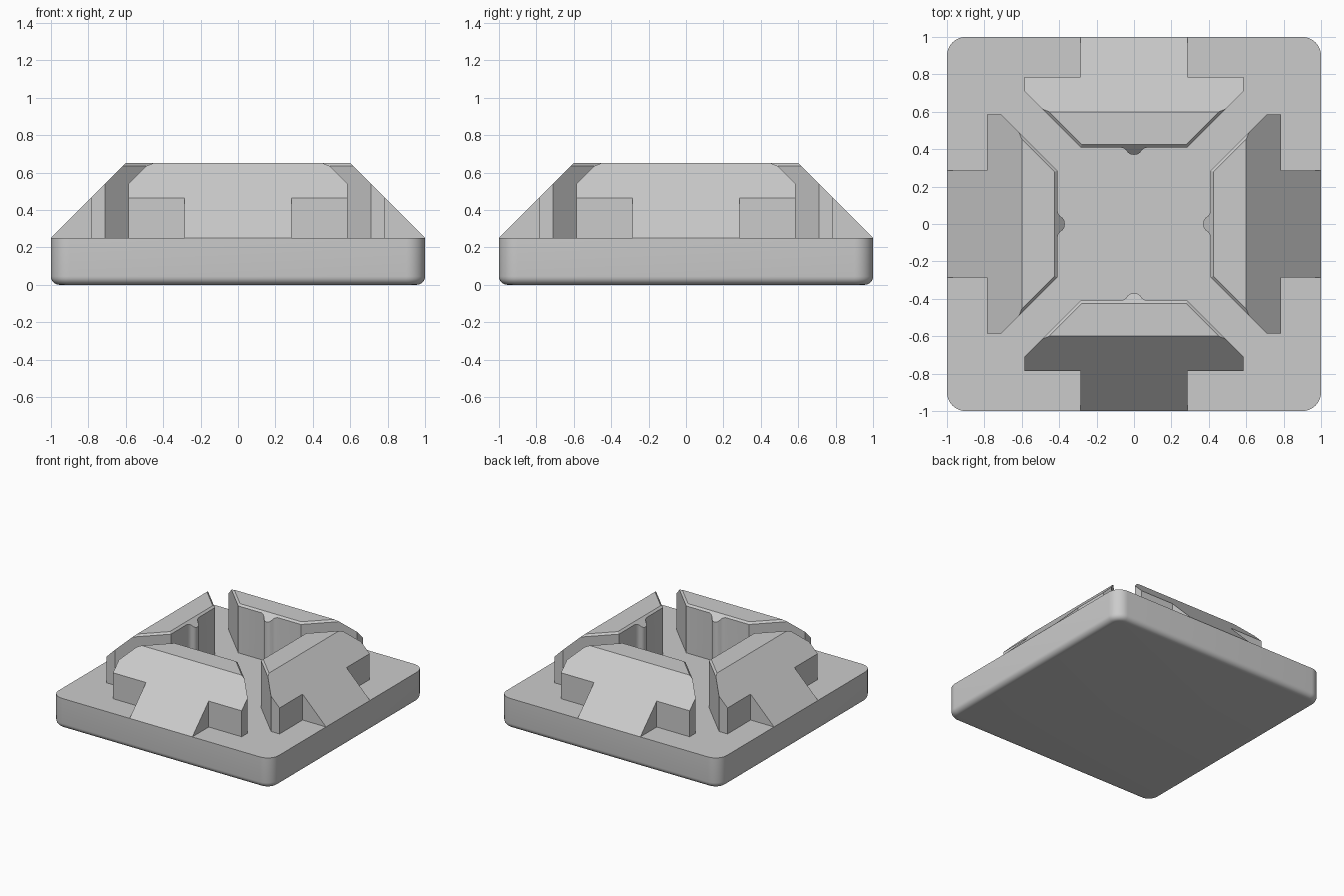
import bpy, bmesh, math
from mathutils import Vector

if "Cube" in bpy.data.objects:
    bpy.data.objects.remove(bpy.data.objects["Cube"], do_unlink=True)

BASE_TOP, TOP = 0.25, 0.65

grey = bpy.data.materials.new("light grey")
grey.use_nodes = True
colour = (0.6, 0.6, 0.6, 1)
grey.diffuse_color = colour
grey.node_tree.nodes["Principled BSDF"].inputs["Base Color"].default_value = colour


def finish(bm, name):
    mesh = bpy.data.meshes.new(name)
    bm.to_mesh(mesh)
    bm.free()
    mesh.materials.append(grey)
    mesh.shade_smooth()
    mesh.set_sharp_from_angle(angle=math.radians(30))
    obj = bpy.data.objects.new(name, mesh)
    bpy.context.collection.objects.link(obj)
    return obj


def cut(bm, point, normal):
    """Slice away everything on the normal side and cap the opening."""
    geom = bm.verts[:] + bm.edges[:] + bm.faces[:]
    bmesh.ops.bisect_plane(bm, geom=geom, dist=1e-5, plane_co=point,
                           plane_no=Vector(normal).normalized(), clear_outer=True)
    rim = [e for e in bm.edges if e.is_boundary]
    bmesh.ops.holes_fill(bm, edges=rim, sides=0)


def make_base():
    bm = bmesh.new()
    bmesh.ops.create_cube(bm, size=1)
    for v in bm.verts:
        v.co = (v.co.x * 2, v.co.y * 2, (v.co.z + 0.5) * BASE_TOP)
    # Round the four upright corners, then the bottom rim
    upright = [e for e in bm.edges if abs(e.verts[0].co.z - e.verts[1].co.z) > 0.1]
    bmesh.ops.bevel(bm, geom=upright, offset=0.1, segments=10, profile=0.5,
                    affect='EDGES')
    rim = [e for e in bm.edges if max(v.co.z for v in e.verts) < 0.001]
    bmesh.ops.bevel(bm, geom=rim, offset=0.045, segments=6, profile=0.5,
                    affect='EDGES')
    bmesh.ops.recalc_face_normals(bm, faces=bm.faces[:])
    return finish(bm, "base_plate")


def make_jaw(name, angle):
    # Right half of the plan: foot, arm, diagonal flank, then the inner ridge
    half = [(0.285, -1), (0.285, -0.787), (0.585, -0.787), (0.585, -0.71),
            (0.285, -0.41), (0.075, -0.41), (0.052, -0.404), (0.041, -0.394),
            (0.031, -0.38), (0.016, -0.372)]
    plan = half + [(0, -0.37)] + [(-x, y) for x, y in reversed(half)]
    bm = bmesh.new()
    foot = bm.faces.new([bm.verts.new((x, y, BASE_TOP)) for x, y in plan])
    raised = bmesh.ops.extrude_face_region(bm, geom=[foot], use_keep_orig=True)
    for v in raised["geom"]:
        if isinstance(v, bmesh.types.BMVert):
            v.co.z = TOP
    # Outer slope, inner chamfer and the two flank chamfers
    cut(bm, (0, -1, BASE_TOP), (0, -1, 1))
    cut(bm, (0, -0.425, TOP), (0, 1, 1))
    for side in (-1, 1):
        cut(bm, (side * 0.285, -0.41, TOP - 0.015), (side, 1, math.sqrt(2)))
    bmesh.ops.recalc_face_normals(bm, faces=bm.faces[:])
    # The underside rests on the plate and is left open
    under = [f for f in bm.faces if all(abs(v.co.z - BASE_TOP) < 1e-4 for v in f.verts)]
    bmesh.ops.delete(bm, geom=under, context='FACES')
    jaw = finish(bm, name)
    jaw.rotation_euler.z = angle
    return jaw


make_base()
for i, side in enumerate(("front", "left", "back", "right")):
    make_jaw(side + "_jaw", i * math.pi / 2)
